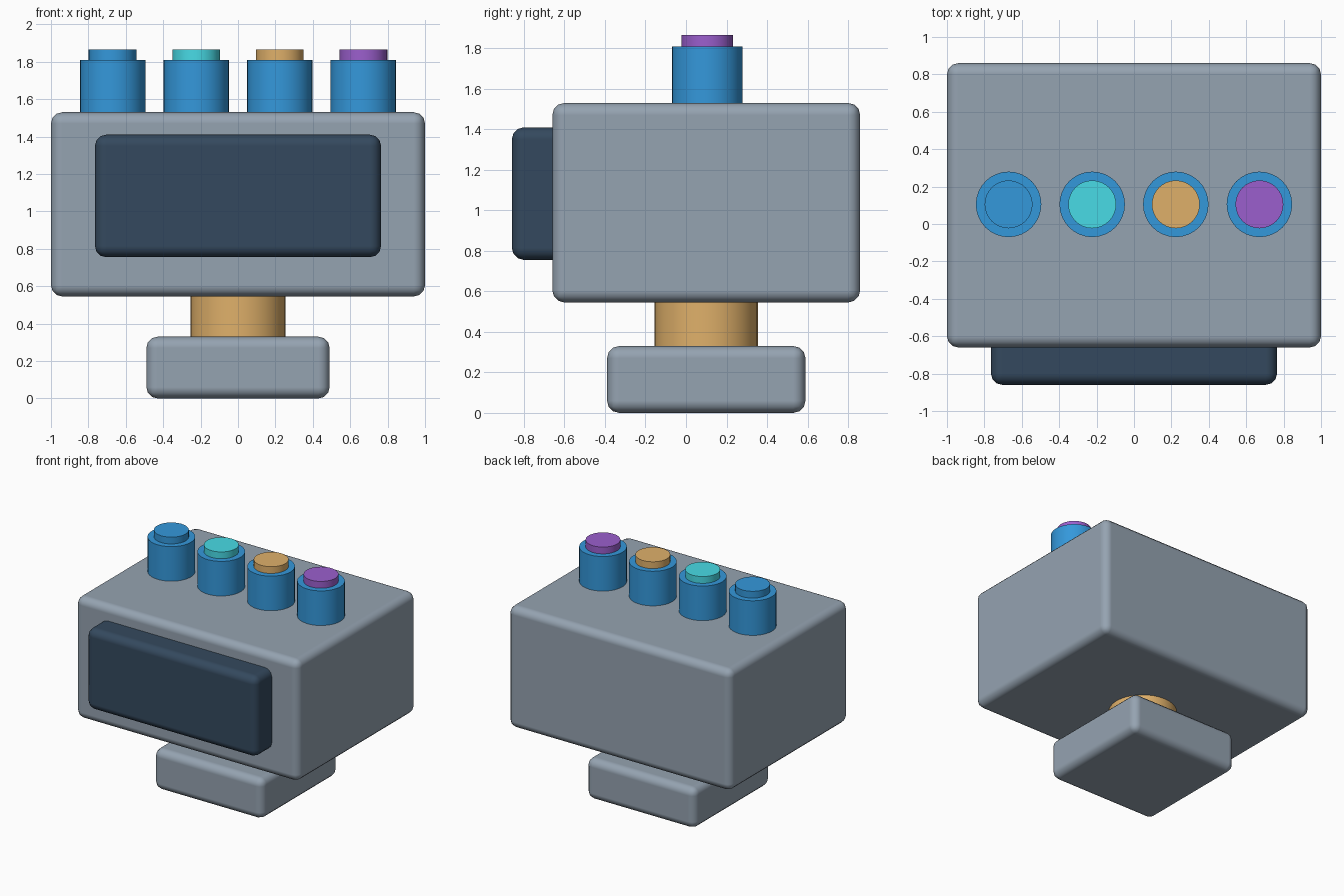
import bpy
import bmesh

cube = bpy.data.objects.get("Cube")
if cube:
    bpy.data.objects.remove(cube, do_unlink=True)


def material(name, rgb):
    """Flat colour given as 0-255 sRGB."""
    lin = [((c / 255 + 0.055) / 1.055) ** 2.4 for c in rgb]
    mat = bpy.data.materials.new(name)
    mat.use_nodes = True
    mat.diffuse_color = (*lin, 1)
    mat.node_tree.nodes["Principled BSDF"].inputs["Base Color"].default_value = (*lin, 1)
    return mat


grey = material("light grey", (149, 163, 177))
slate = material("dark slate", (52, 73, 94))
blue = material("blue", (52, 152, 219))
teal = material("turquoise", (72, 219, 230))
gold = material("gold", (223, 176, 106))
purple = material("purple", (155, 95, 205))


def add_object(name, bm, mat):
    mesh = bpy.data.meshes.new(name)
    bm.to_mesh(mesh)
    bm.free()
    mesh.materials.append(mat)
    obj = bpy.data.objects.new(name, mesh)
    bpy.context.collection.objects.link(obj)
    return obj


def rounded_box(name, low, high, mat, radius=0.06):
    bm = bmesh.new()
    bmesh.ops.create_cube(bm, size=1)
    for v in bm.verts:
        v.co = [l + (h - l) * (c + 0.5) for l, h, c in zip(low, high, v.co)]
    for f in bm.faces:
        f.smooth = True
    obj = add_object(name, bm, mat)
    bevel = obj.modifiers.new("rounded edges", "BEVEL")
    bevel.width = radius
    bevel.segments = 3
    bevel.harden_normals = True
    return obj


def cylinder(name, x, y, bottom, top, radius, mat):
    bm = bmesh.new()
    bmesh.ops.create_cone(bm, cap_ends=True, segments=32, radius1=radius,
                          radius2=radius, depth=top - bottom)
    bmesh.ops.translate(bm, verts=bm.verts, vec=(x, y, (top + bottom) / 2))
    # Smooth walls, flat caps
    for f in bm.faces:
        f.smooth = len(f.verts) == 4
    return add_object(name, bm, mat)


# Foot, neck and housing
rounded_box("base", (-0.49, -0.39, 0), (0.49, 0.59, 0.33), grey)
cylinder("neck", 0, 0.1, 0.2, 0.6, 0.255, gold)
rounded_box("body", (-1, -0.66, 0.545), (1, 0.86, 1.53), grey)

# Raised front panel
rounded_box("front_panel", (-0.765, -0.86, 0.755), (0.765, -0.55, 1.41), slate)

# Row of knobs, each with a coloured cap
for i, cap_mat in enumerate((blue, teal, gold, purple), 1):
    x = (i - 2.5) * 0.447
    cylinder(f"knob_{i}", x, 0.105, 1.5, 1.81, 0.175, blue)
    cylinder(f"knob_cap_{i}", x, 0.105, 1.78, 1.865, 0.128, cap_mat)
